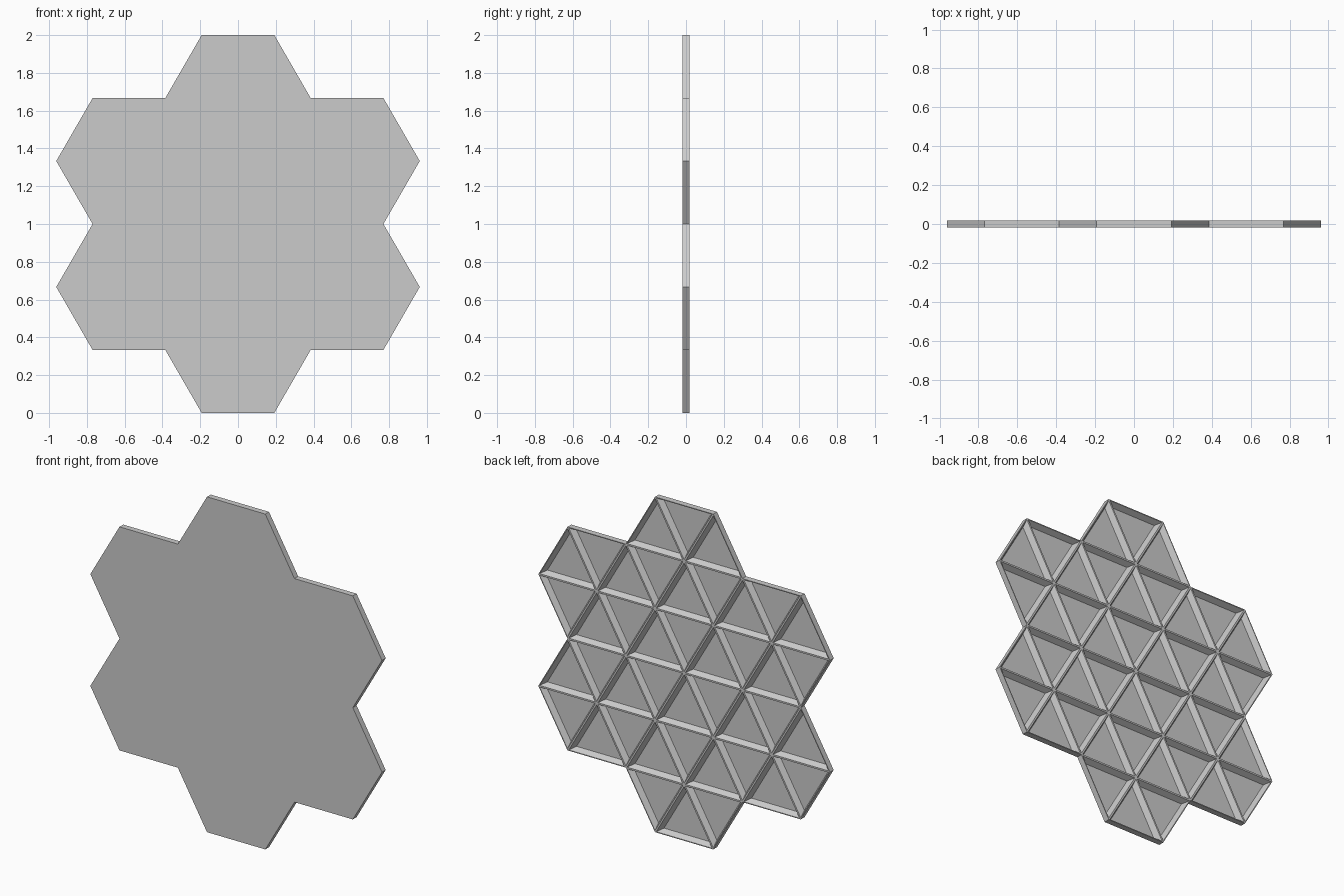
import bpy, bmesh
from math import sin, cos, radians, sqrt
from mathutils import Vector

if "Cube" in bpy.data.objects:
    bpy.data.objects.remove(bpy.data.objects["Cube"])

APOTHEM = 1 / 3                      # centre of a tile to its flat side
RADIUS = APOTHEM * 2 / sqrt(3)
FRONT, BACK = -0.0175, 0.0175
FLOOR = FRONT + 0.0015               # thin front skin
CREST, FOOT = 0.005, 0.021           # half widths of a rib at back and at skin

grey = bpy.data.materials.new("plain grey")
grey.use_nodes = True
colour = (0.6, 0.6, 0.6, 1)
grey.diffuse_color = colour
grey.node_tree.nodes["Principled BSDF"].inputs["Base Color"].default_value = colour


def polar(radius, degrees, y):
    a = radians(degrees)
    return Vector((radius * cos(a), y, radius * sin(a)))


def inset(triangle, distance, y):
    """Shrink an equilateral triangle towards its middle at depth y."""
    middle = sum(triangle, Vector()) / 3
    scale = 1 - distance / (APOTHEM / 3)
    points = [middle + (p - middle) * scale for p in triangle]
    return [Vector((p.x, y, p.z)) for p in points]


def hex_tile_mesh():
    bm = bmesh.new()

    def face(points):
        bm.faces.new([bm.verts.new(p) for p in points])

    def band(outer, inner):
        for i in range(3):
            j = (i + 1) % 3
            face((outer[i], outer[j], inner[j], inner[i]))

    # front skin
    face([polar(RADIUS, 60 * k, FRONT) for k in range(6)])
    for k in range(6):
        # outer wall of this sector
        a, b = 60 * k, 60 * k + 60
        face((polar(RADIUS, a, FRONT), polar(RADIUS, b, FRONT),
              polar(RADIUS, b, BACK), polar(RADIUS, a, BACK)))
        # rib crests, sloped rib sides and pocket floor
        sector = [Vector((0, BACK, 0)), polar(RADIUS, a, BACK), polar(RADIUS, b, BACK)]
        crest = inset(sector, CREST, BACK)
        floor = inset(sector, FOOT, FLOOR)
        band(sector, crest)
        band(crest, floor)
        face(floor)

    bmesh.ops.remove_doubles(bm, verts=bm.verts, dist=0.0001)
    bmesh.ops.recalc_face_normals(bm, faces=bm.faces)
    mesh = bpy.data.meshes.new("ribbed_hex_tile")
    bm.to_mesh(mesh)
    bm.free()
    mesh.materials.append(grey)
    return mesh


# one central tile with six around it
tile = hex_tile_mesh()
names = ["upper_left_tile", "top_tile", "upper_right_tile",
         "lower_right_tile", "bottom_tile", "lower_left_tile"]
centres = {"centre_tile": Vector((0, 0, 0))}
for k, name in enumerate(names):
    centres[name] = polar(2 * APOTHEM, 30 + 60 * k, 0)
for name, centre in centres.items():
    obj = bpy.data.objects.new(name, tile)
    obj.location = centre + Vector((0, 0, 1))
    bpy.context.collection.objects.link(obj)
